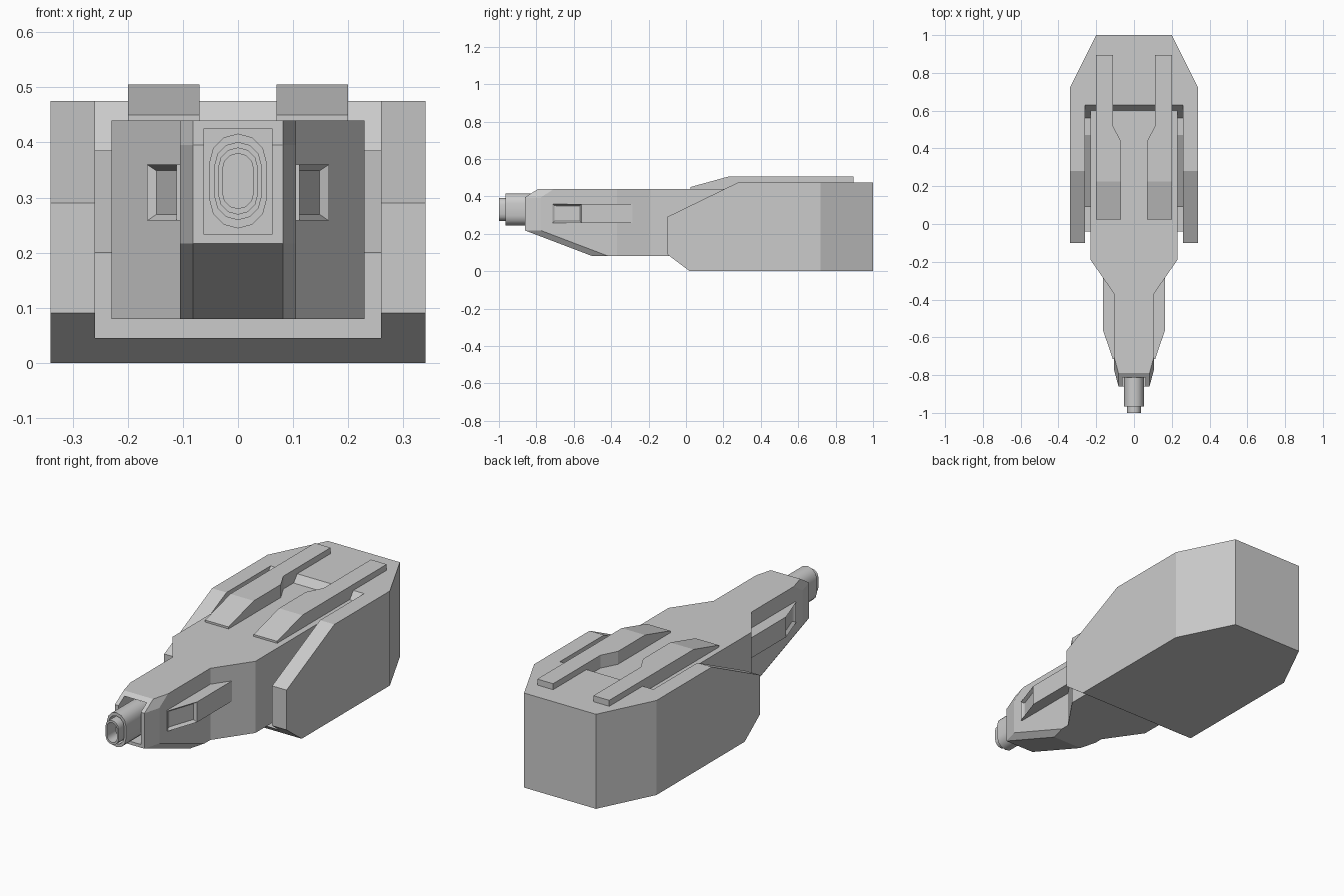
import bpy, bmesh, math

if "Cube" in bpy.data.objects:
    bpy.data.objects.remove(bpy.data.objects["Cube"])


def loft(name, rings):
    """Skin a stack of equal-length vertex rings and cap both ends."""
    bm = bmesh.new()
    vs = [[bm.verts.new(p) for p in r] for r in rings]
    n = len(vs[0])
    for a, b in zip(vs, vs[1:]):
        for i in range(n):
            j = (i + 1) % n
            bm.faces.new((a[i], a[j], b[j], b[i]))
    bm.faces.new(vs[0])
    bm.faces.new(vs[-1])
    bmesh.ops.recalc_face_normals(bm, faces=bm.faces)
    me = bpy.data.meshes.new(name)
    bm.to_mesh(me)
    bm.free()
    ob = bpy.data.objects.new(name, me)
    bpy.context.collection.objects.link(ob)
    return ob


def side_prism(name, yz, w):
    return loft(name, [[(x, y, z) for y, z in yz] for x in (-w, w)])


def plan_prism(name, xy, z0, z1):
    return loft(name, [[(x, y, z) for x, y in xy] for z in (z0, z1)])


def apply_modifier(ob, kind, **props):
    m = ob.modifiers.new(kind, kind)
    for k, v in props.items():
        setattr(m, k, v)
    bpy.context.view_layer.objects.active = ob
    bpy.ops.object.modifier_apply(modifier=m.name)


def boolean(ob, tool, op):
    apply_modifier(ob, 'BOOLEAN', object=tool, operation=op, solver='EXACT')
    bpy.data.objects.remove(tool)


def both_sides(half):
    return half + [(-x, y) for x, y in reversed(half)]


# Rear housing: side profile trimmed to its plan, with a stepped slot on top
housing = side_prism("rear_housing", [(-0.1, 0.09), (0.02, 0), (1, 0), (1, 0.475),
                                      (0.28, 0.475), (-0.1, 0.29)], 0.5)
boolean(housing, plan_prism("trim", both_sides([(0.34, -0.5), (0.34, 0.72), (0.2, 1.0), (0.165, 1.07)]),
                            -1, 1), 'INTERSECT')
boolean(housing, side_prism("slot", [(-0.2, 0.045), (0.09, 0.045), (0.09, 0.2), (0.47, 0.385),
                                     (0.56, 0.385), (0.70, 0.565), (-0.2, 0.565)], 0.26), 'DIFFERENCE')

# Main body: one plan outline lofted upward, with the nose moving per level
body = loft("main_body", [[(x, y, z) for x, y in both_sides(
    [(0.082, f), (0.105, f + 0.085), (0.105, -0.37), (0.23, -0.19), (0.23, 0.6)])]
    for f, z in ((-0.5, 0.08), (-0.86, 0.217), (-0.86, 0.395), (-0.79, 0.44))])
boolean(body, plan_prism("muzzle_recess", both_sides([(0.062, -0.95), (0.062, -0.73)]),
                         0.233, 0.425), 'DIFFERENCE')


# Barrel: nested oval sections ending in a hollow tip
def oval(y, r, h, seg=6):
    pts = []
    for s in (0, 1):
        for i in range(seg + 1):
            a = math.pi * (s + i / seg)
            pts.append((r * math.cos(a), y, 0.33 + (h if s == 0 else -h) + r * math.sin(a)))
    return pts


barrel = loft("barrel", [oval(*s) for s in (
    (-0.70, 0.052, 0.034), (-0.965, 0.052, 0.034), (-0.965, 0.042, 0.028), (-0.92, 0.042, 0.028),
    (-0.92, 0.036, 0.025), (-1.0, 0.036, 0.025), (-1.0, 0.028, 0.022), (-0.93, 0.028, 0.022))])
bpy.ops.object.select_all(action='DESELECT')
barrel.select_set(True)
bpy.context.view_layer.objects.active = barrel
bpy.ops.object.shade_smooth_by_angle(angle=math.radians(35))

# Side pods with a recessed slanted front, mirrored
pod = plan_prism("side_pods", [(0.09, -0.285), (0.165, -0.285), (0.165, -0.56),
                               (0.112, -0.715), (0.09, -0.715)], 0.258, 0.36)
bm = bmesh.new()
bm.from_mesh(pod.data)
slant = [f for f in bm.faces if f.normal.x > 0.5 and f.normal.y < -0.1]
bmesh.ops.inset_region(bm, faces=slant, thickness=0.016)
bmesh.ops.translate(bm, verts=slant[0].verts, vec=slant[0].normal * -0.014)
bm.to_mesh(pod.data)
bm.free()
apply_modifier(pod, 'MIRROR')

# Top rails with a ramped front and narrow tail, mirrored
rail = side_prism("top_rails", [(0.025, 0.435), (0.025, 0.45), (0.225, 0.505),
                                (0.895, 0.505), (0.895, 0.435)], 0.5)
boolean(rail, plan_prism("rail_trim", [(0.07, -0.2), (0.2, -0.2), (0.2, 1.1), (0.112, 1.1),
                                       (0.112, 0.52), (0.07, 0.44)], 0, 1), 'INTERSECT')
apply_modifier(rail, 'MIRROR')
